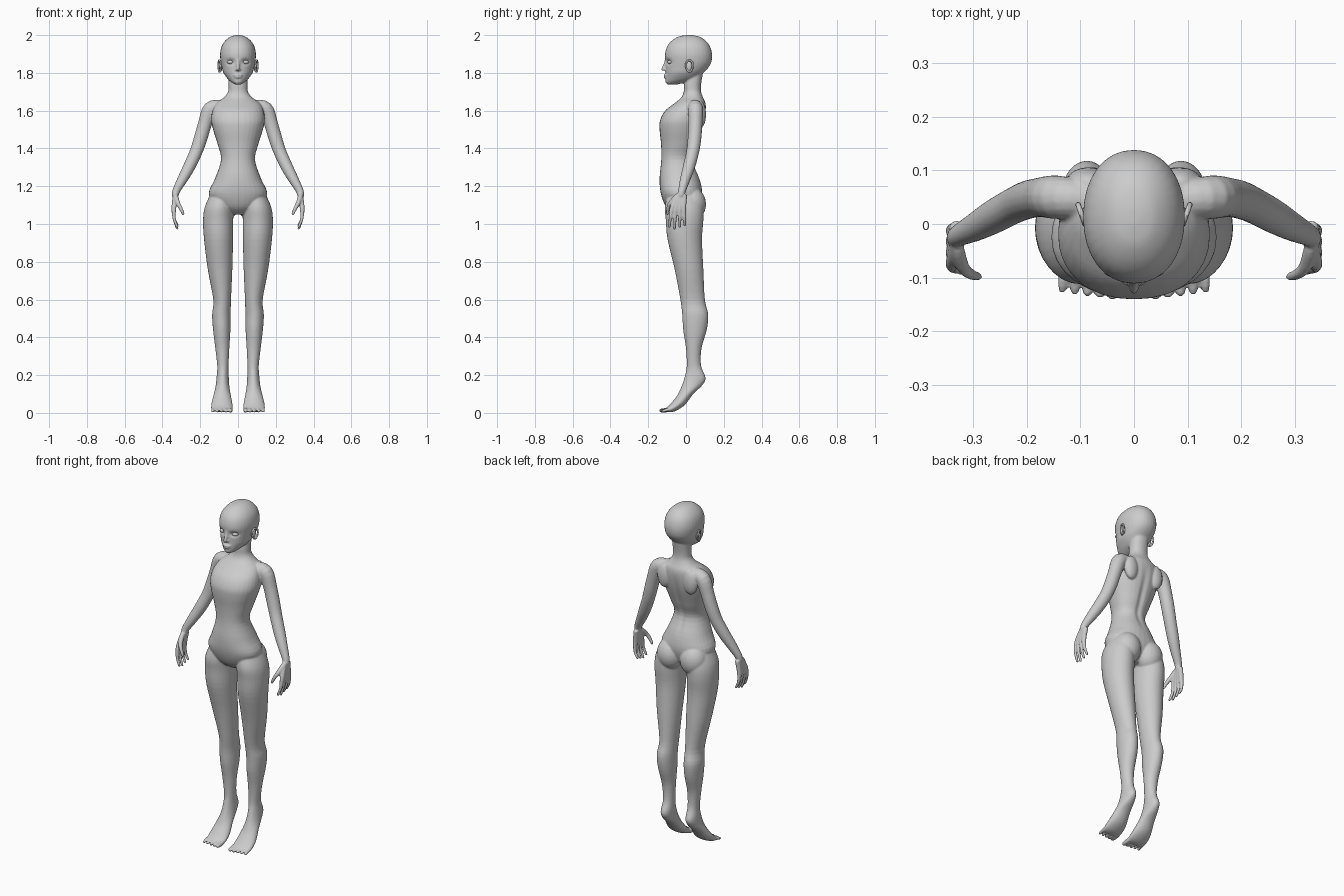
import bpy, bmesh, math
from mathutils import Vector, Matrix

if "Cube" in bpy.data.objects:
    bpy.data.objects.remove(bpy.data.objects["Cube"])

body_bm = bmesh.new()


def smooth_rows(rows, n=4):
    """Catmull-Rom interpolation between rows of numbers."""
    out = []
    for i in range(len(rows) - 1):
        p = [rows[max(i - 1, 0)], rows[i], rows[i + 1], rows[min(i + 2, len(rows) - 1)]]
        for k in range(n):
            t = k / n
            out.append([0.5 * (2 * b + (c - a) * t + (2 * a - 5 * b + 4 * c - d) * t * t
                               + (3 * b - a - 3 * c + d) * t ** 3) for a, b, c, d in zip(*p)])
    out.append(list(rows[-1]))
    return out


def skin(bm, rings):
    """Closed skin over rings of points."""
    vs = [[bm.verts.new(p) for p in r] for r in rings]
    n = len(vs[0])
    for a, b in zip(vs, vs[1:]):
        for i in range(n):
            bm.faces.new((a[i], a[(i + 1) % n], b[(i + 1) % n], b[i]))
    bm.faces.new(vs[0][::-1])
    bm.faces.new(vs[-1])


def loft(bm, rows, side=1, power=2.0, n=32):
    """Rows: centre x, half width, front y, front z, back y, back z."""
    rings = []
    for cx, hx, yf, zf, yb, zb in smooth_rows(rows):
        ring = []
        for i in range(n):
            a = 2 * math.pi * i / n
            c, s = [math.copysign(abs(v) ** (2 / power), v) for v in (math.cos(a), math.sin(a))]
            t = (1 + s) / 2
            ring.append((side * (cx + hx * c), yf + (yb - yf) * t, zf + (zb - zf) * t))
        rings.append(ring)
    skin(bm, rings)


def level(rows):
    """Horizontal sections: z, half width, front y, back y."""
    return [(0, hx, yf, z, yb, z) for z, hx, yf, yb in rows]


def ball(bm, loc, rad, side=1):
    m = Matrix.Translation((loc[0] * side, loc[1], loc[2])) @ Matrix.Diagonal((*rad, 1))
    bmesh.ops.create_uvsphere(bm, u_segments=24, v_segments=16, radius=1, matrix=m)


def tube(bm, rows, side=1, n=16):
    """Rows: x, y, z, radius."""
    pts = smooth_rows(rows)
    rings = []
    for i, p in enumerate(pts):
        d = Vector(pts[min(i + 1, len(pts) - 1)][:3]) - Vector(pts[max(i - 1, 0)][:3])
        u = d.cross(Vector((0.3, 1, 0.1))).normalized()
        w = d.cross(u).normalized()
        ring = []
        for k in range(n):
            a = 2 * math.pi * k / n
            q = Vector(p[:3]) + p[3] * (u * math.cos(a) + w * math.sin(a))
            ring.append((q.x * side, q.y, q.z))
        rings.append(ring)
    skin(bm, rings)
    ball(bm, rows[-1][:3], (rows[-1][3],) * 3, side)


def finish(bm, name):
    bmesh.ops.recalc_face_normals(bm, faces=bm.faces)
    me = bpy.data.meshes.new(name)
    bm.to_mesh(me)
    bm.free()
    ob = bpy.data.objects.new(name, me)
    bpy.context.collection.objects.link(ob)
    me.polygons.foreach_set("use_smooth", [True] * len(me.polygons))
    return ob


# Torso and neck
loft(body_bm, level([
    (1.05, .045, -.06, .03), (1.09, .11, -.105, .065), (1.16, .155, -.133, .085),
    (1.24, .122, -.14, .072), (1.34, .09, -.131, .035), (1.42, .107, -.132, .058),
    (1.50, .132, -.14, .085), (1.55, .142, -.137, .098), (1.60, .135, -.11, .105),
    (1.64, .115, -.06, .103), (1.67, .075, -.025, .09), (1.70, .053, -.012, .08),
    (1.74, .050, -.01, .08), (1.80, .05, 0, .09)]), power=2.2)

# Head
loft(body_bm, level([
    (2.0, .012, .0, .03), (1.992, .04, -.04, .07), (1.97, .068, -.076, .105),
    (1.94, .087, -.10, .127), (1.90, .095, -.111, .138), (1.86, .092, -.109, .135),
    (1.83, .086, -.107, .12), (1.80, .077, -.107, .092), (1.77, .056, -.109, .06),
    (1.75, .034, -.108, .0), (1.738, .014, -.098, -.05)]), power=2.15)
# Nose and lips
tube(body_bm, [(0, -.102, 1.875, .009), (0, -.110, 1.845, .009), (0, -.122, 1.82, .009)])
ball(body_bm, (0, -.107, 1.817), (.016, .012, .008))
ball(body_bm, (0, -.106, 1.788), (.026, .013, .006))
ball(body_bm, (0, -.106, 1.777), (.021, .013, .006))

for s in (-1, 1):
    # Leg running down into a raised-heel foot
    loft(body_bm, [
        (.085, .060, -.095, 1.16, .07, 1.16), (.100, .076, -.112, 1.09, .09, 1.09),
        (.105, .080, -.107, 1.02, .092, 1.02), (.103, .077, -.098, .92, .085, .92),
        (.095, .065, -.06, .76, .092, .76), (.084, .047, -.03, .60, .10, .60),
        (.088, .049, -.02, .52, .118, .52), (.086, .046, -.015, .44, .11, .44),
        (.083, .037, 0, .34, .082, .34), (.080, .030, .004, .25, .08, .25),
        (.081, .032, -.005, .20, .104, .185), (.082, .036, -.022, .145, .085, .145),
        (.084, .045, -.045, .095, .038, .10), (.085, .055, -.07, .062, -.005, .043),
        (.085, .058, -.092, .038, -.055, .01), (.085, .054, -.11, .024, -.09, .003)], s)
    # Toes
    for i in range(5):
        x, r = .04 + .0235 * i, .0125 - .001 * i
        tube(body_bm, [(x, -.085, .019, r), (x, -.11, .014, r), (x, -.131 + .002 * i, r, r * .85)], s)
    # Buttock and shoulder blade
    ball(body_bm, (.075, .03, 1.105), (.078, .076, .09), s)
    ball(body_bm, (.085, .078, 1.58), (.042, .028, .07), s)
    # Arm
    tube(body_bm, [
        (.09, .045, 1.622, .036), (.145, .05, 1.608, .041), (.175, .05, 1.53, .037),
        (.199, .045, 1.45, .036), (.223, .035, 1.38, .034), (.26, .015, 1.30, .032),
        (.295, -.005, 1.235, .027), (.325, -.02, 1.18, .021), (.332, -.026, 1.155, .019)], s)
    # Fingers, fanning from the wrist so their roots form the palm
    for i in range(4):
        tube(body_bm, [
            (.33, -.04 + .011 * i, 1.155, .014), (.339, -.072 + .020 * i, 1.09, .013),
            (.338, -.083 + .025 * i, 1.03, .009),
            (.322, -.088 + .027 * i, .978 + .008 * abs(i - 1), .0075)], s)
    tube(body_bm, [(.33, -.05, 1.145, .014), (.318, -.083, 1.11, .012),
                   (.302, -.095, 1.08, .010), (.291, -.098, 1.055, .008)], s)

# Fuse everything into one smooth skin
body = finish(body_bm, "body")
fuse = body.modifiers.new("fuse", 'REMESH')
fuse.mode, fuse.voxel_size, fuse.use_smooth_shade = 'VOXEL', .0045, True
relax = body.modifiers.new("relax", 'SMOOTH')
relax.factor, relax.iterations = .5, 5
skin_mesh = bpy.data.meshes.new_from_object(body.evaluated_get(bpy.context.evaluated_depsgraph_get()))
body.modifiers.clear()
body.data = skin_mesh

# Eye sockets pressed into the face, and a groove down the spine
for v in skin_mesh.vertices:
    x, y, z = v.co
    if z > 1.7 and y < -.03:
        v.co.y += .014 * math.exp(-((abs(x) - .04) / .02) ** 2 - ((z - 1.858) / .014) ** 2)
    elif 1.22 < z < 1.62 and y > 0:
        v.co.y -= .008 * math.exp(-(x / .016) ** 2) * math.sin(math.pi * (z - 1.22) / .4)

for s, label in ((-1, "left"), (1, "right")):
    # Eyeball
    bm = bmesh.new()
    ball(bm, (.04, -.083, 1.857), (.018, .016, .011), s)
    finish(bm, "eye_" + label)
    # Ear: a rim loop around a shallow bowl
    bm = bmesh.new()
    loop = []
    for k in range(15):
        a = 2 * math.pi * k / 14
        yy = .018 + (.018 + .003 * math.sin(a)) * math.cos(a)
        loop.append((.098 + .35 * (yy - .018), yy, 1.836 + .030 * math.sin(a), .005))
    tube(bm, loop, s, 10)
    ball(bm, (.091, .016, 1.834), (.009, .016, .027), s)
    finish(bm, "ear_" + label)
